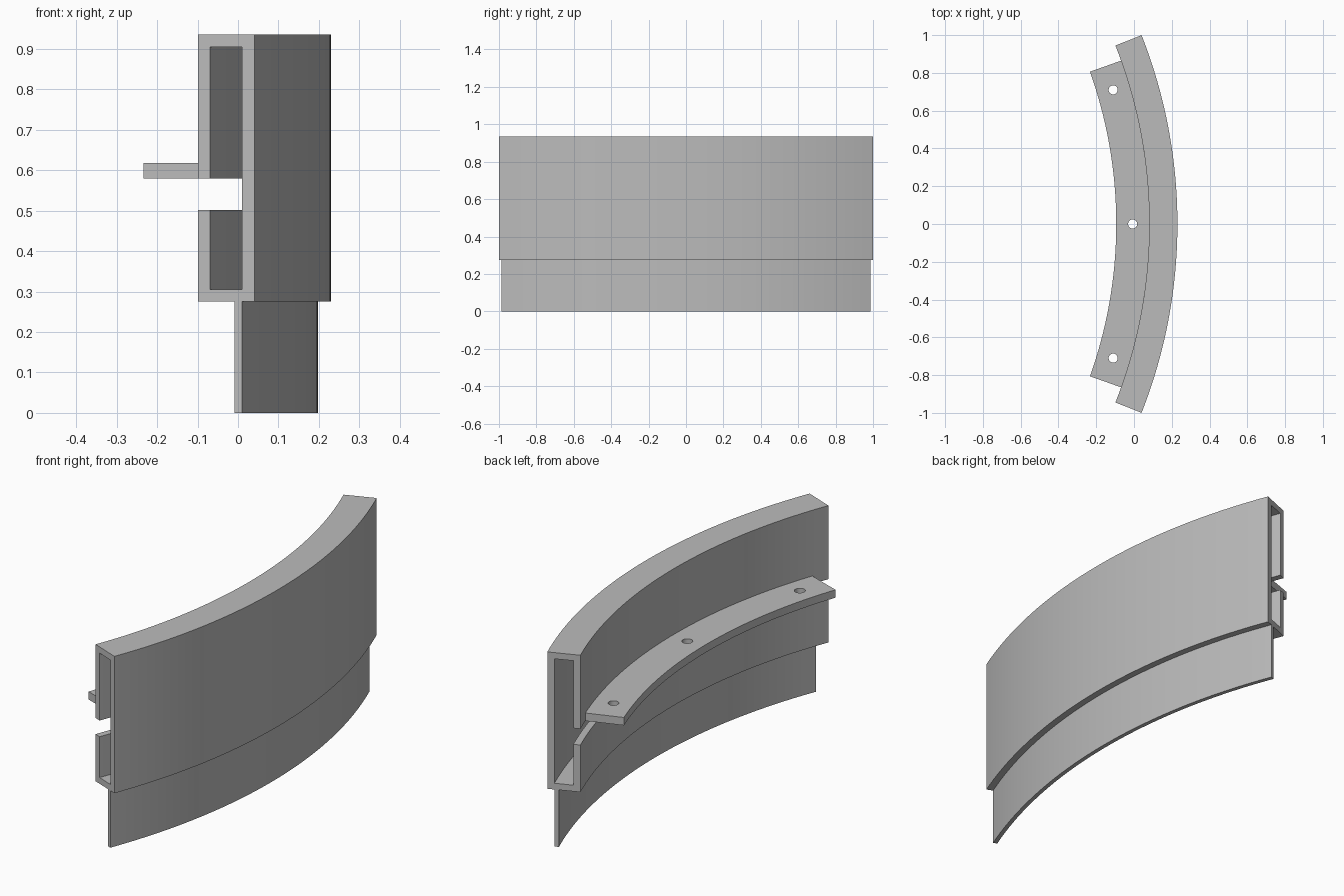
import bpy
import bmesh
from math import sin, cos, radians
from mathutils import Matrix

default = bpy.data.objects.get("Cube")
if default:
    bpy.data.objects.remove(default, do_unlink=True)

CENTRE_X = -2.497      # axis of the common arc
SEGMENTS = 40

grey = bpy.data.materials.new("plain grey")
grey.use_nodes = True
colour = (0.5, 0.5, 0.5, 1)
grey.diffuse_color = colour
grey.node_tree.nodes["Principled BSDF"].inputs["Base Color"].default_value = colour


def arc_point(radius, angle, z):
    return (CENTRE_X + radius * cos(angle), radius * sin(angle), z)


def make_object(name, bm):
    bmesh.ops.recalc_face_normals(bm, faces=bm.faces)
    mesh = bpy.data.meshes.new(name)
    bm.to_mesh(mesh)
    bm.free()
    mesh.materials.append(grey)
    obj = bpy.data.objects.new(name, mesh)
    bpy.context.collection.objects.link(obj)
    return obj


def activate(obj):
    bpy.ops.object.select_all(action="DESELECT")
    obj.select_set(True)
    bpy.context.view_layer.objects.active = obj


def sweep(name, profile, half_angle):
    """Sweep a closed (radius, z) profile along the arc and cap both ends."""
    bm = bmesh.new()
    rings = []
    for i in range(SEGMENTS + 1):
        angle = radians(half_angle) * (2 * i / SEGMENTS - 1)
        rings.append([bm.verts.new(arc_point(r, angle, z)) for r, z in profile])
    count = len(profile)
    for a, b in zip(rings, rings[1:]):
        for j in range(count):
            k = (j + 1) % count
            bm.faces.new((a[j], a[k], b[k], b[j]))
    bm.faces.new(rings[0])
    bm.faces.new(rings[-1])
    return make_object(name, bm)


def rectangle(r0, r1, z0, z1):
    return [(r0, z0), (r1, z0), (r1, z1), (r0, z1)]


# Hollow channel with a slot along its inner wall
inner, outer, wall = 2.578, 2.727, 0.032
bottom, top = 0.275, 0.935
slot_low, slot_high = 0.502, 0.58
channel = sweep("curved_channel", [
    (inner, slot_low), (inner, bottom), (outer, bottom), (outer, top),
    (inner, top), (inner, slot_high), (inner + wall, slot_high),
    (inner + wall, top - 0.03), (outer - wall, top - 0.03),
    (outer - wall, bottom + 0.03), (inner + wall, bottom + 0.03),
    (inner + wall, slot_low)], 21.5)

# Thin skirt hanging below the channel
skirt = sweep("lower_skirt", rectangle(2.675, 2.695, 0, bottom), 21.5)

# Mounting shelf on the inner side
shelf = sweep("mounting_shelf", rectangle(2.403, inner, slot_high, 0.618), 19.6)

# Three screw holes through the shelf
bm = bmesh.new()
for degrees in (-16.57, 0, 16.57):
    place = Matrix.Translation(arc_point(2.49, radians(degrees), 0.6))
    bmesh.ops.create_cone(bm, cap_ends=True, segments=24, radius1=0.024,
                          radius2=0.024, depth=0.2, matrix=place)
cutter = make_object("hole_cutter", bm)
cutter.hide_render = True
activate(shelf)
cut = shelf.modifiers.new("screw holes", "BOOLEAN")
cut.operation = "DIFFERENCE"
cut.solver = "EXACT"
cut.object = cutter
bpy.ops.object.modifier_apply(modifier=cut.name)
bpy.data.objects.remove(cutter, do_unlink=True)

# Smooth the arcs, keep the corners crisp
for part in (channel, skirt, shelf):
    activate(part)
    bpy.ops.object.shade_smooth_by_angle(angle=radians(30))
